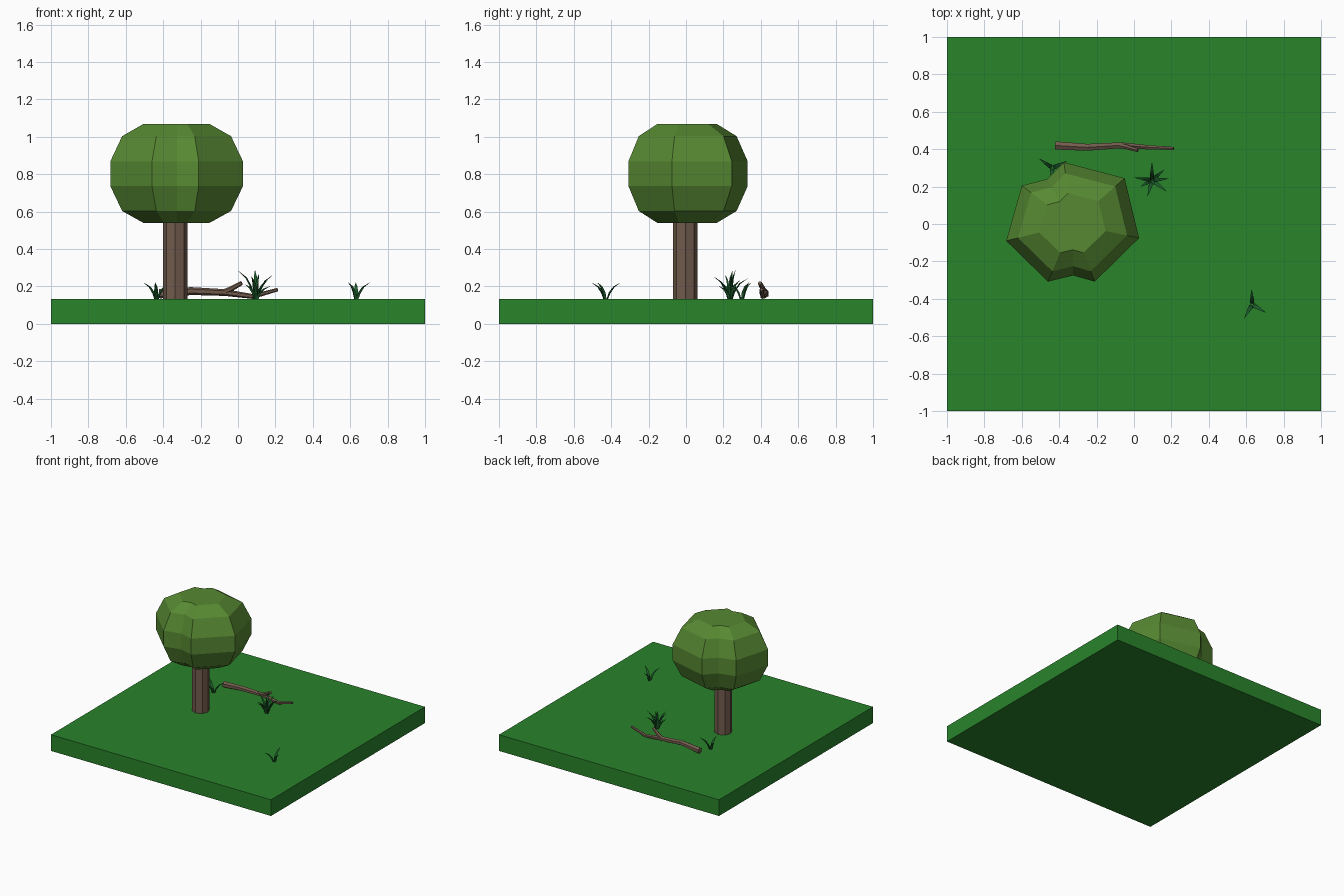
import bpy, bmesh, math
from mathutils import Vector

if "Cube" in bpy.data.objects:
    bpy.data.objects.remove(bpy.data.objects["Cube"])


def material(name, rgb):
    m = bpy.data.materials.new(name)
    m.diffuse_color = (*rgb, 1)
    m.use_nodes = True
    m.node_tree.nodes["Principled BSDF"].inputs["Base Color"].default_value = m.diffuse_color
    return m


GROUND = material("ground green", (0.022, 0.23, 0.024))
LEAF = material("leaf green", (0.095, 0.25, 0.032))
BARK = material("bark brown", (0.17, 0.105, 0.075))
BLADE = material("grass green", (0.012, 0.11, 0.025))


def loft(bm, rings):
    """Skin a list of equal-length point rings and cap both ends."""
    vs = [[bm.verts.new(p) for p in r] for r in rings]
    n = len(rings[0])
    for a, b in zip(vs, vs[1:]):
        for i in range(n):
            j = (i + 1) % n
            bm.faces.new((a[i], a[j], b[j], b[i]))
    bm.faces.new(vs[0][::-1])
    bm.faces.new(vs[-1])


def finish(bm, name, mat):
    bmesh.ops.recalc_face_normals(bm, faces=bm.faces)
    me = bpy.data.meshes.new(name)
    bm.to_mesh(me)
    bm.free()
    me.materials.append(mat)
    ob = bpy.data.objects.new(name, me)
    bpy.context.collection.objects.link(ob)
    return ob


def stick(bm, path, sides):
    """Tapered tube along points (x, y, z, radius)."""
    pts = [Vector(p[:3]) for p in path]
    rings = []
    for k, p in enumerate(pts):
        d = (pts[min(k + 1, len(pts) - 1)] - pts[max(k - 1, 0)]).normalized()
        u = d.cross(Vector((0, 1, 0))).normalized()
        v = d.cross(u)
        rings.append([p + path[k][3] * (u * math.cos(t) + v * math.sin(t))
                      for t in (math.tau * i / sides for i in range(sides))])
    loft(bm, rings)


# Ground slab
bpy.ops.mesh.primitive_cube_add(size=1, location=(0, 0, 0.0665))
slab = bpy.context.object
slab.name = "ground"
slab.scale = (2, 2, 0.133)
slab.data.materials.append(GROUND)

# Trunk
bpy.ops.mesh.primitive_cylinder_add(vertices=8, radius=0.066, depth=0.45,
                                    location=(-0.336, -0.004, 0.345))
bpy.context.object.name = "trunk"
bpy.context.object.data.materials.append(BARK)

# Crown: one lobed outline scaled through six levels
outline = [(-0.375, 0.33), (-0.05, 0.245), (0.027, -0.075), (-0.21, -0.308),
           (-0.325, -0.275), (-0.46, -0.308), (-0.683, -0.09),
           (-0.60, 0.205), (-0.465, 0.24)]
levels = [(0.54, 0.5), (0.603, 0.82), (0.737, 1), (0.868, 1), (1.003, 0.82), (1.068, 0.5)]
cx, cy = -0.33, 0.0
bm = bmesh.new()
loft(bm, [[(cx + (x - cx) * s, cy + (y - cy) * s, z) for x, y in outline]
          for z, s in levels])
finish(bm, "crown", LEAF)

# Fallen branch with a side twig
bm = bmesh.new()
stick(bm, [(-0.42, 0.42, 0.16, 0.025), (-0.25, 0.41, 0.175, 0.021),
           (-0.07, 0.421, 0.167, 0.018), (0.08, 0.41, 0.146, 0.013),
           (0.213, 0.404, 0.183, 0.009)], 6)
stick(bm, [(-0.08, 0.42, 0.167, 0.016), (-0.04, 0.412, 0.185, 0.014),
           (0.02, 0.395, 0.218, 0.011)], 6)
finish(bm, "fallen_branch", BARK)


def tuft(name, x, y, blades):
    """Curved blades given as (angle in degrees, reach, height)."""
    bm = bmesh.new()
    for deg, reach, height in blades:
        a = math.radians(deg)
        out = Vector((math.cos(a), math.sin(a), 0))
        side = Vector((-out.y, out.x, 0))
        rings = []
        for r, h, w in ((0.06, -0.03, 0.009), (0.22, 0.4, 0.011),
                        (0.52, 0.76, 0.008), (1, 1, 0.0006)):
            c = Vector((x, y, 0.133 + h * height)) + out * r * reach
            rings.append([c + side * w, c - side * w, c + out * w * 0.7 - Vector((0, 0, w * 0.5))])
        loft(bm, rings)
    finish(bm, name, BLADE)


# Grass tufts
tuft("large_grass", 0.096, 0.235,
     [(90, 0.095, 0.11), (40, 0.085, 0.10), (5, 0.09, 0.128), (-38, 0.1, 0.07),
      (-105, 0.09, 0.12), (-150, 0.07, 0.08), (172, 0.095, 0.15), (100, 0.03, 0.155),
      (-60, 0.03, 0.13)])
tuft("small_grass_back", -0.436, 0.30, [(145, 0.085, 0.087), (25, 0.085, 0.087), (265, 0.07, 0.087)])
tuft("small_grass_front", 0.632, -0.43, [(92, 0.08, 0.087), (-31, 0.085, 0.087), (-120, 0.085, 0.087)])
